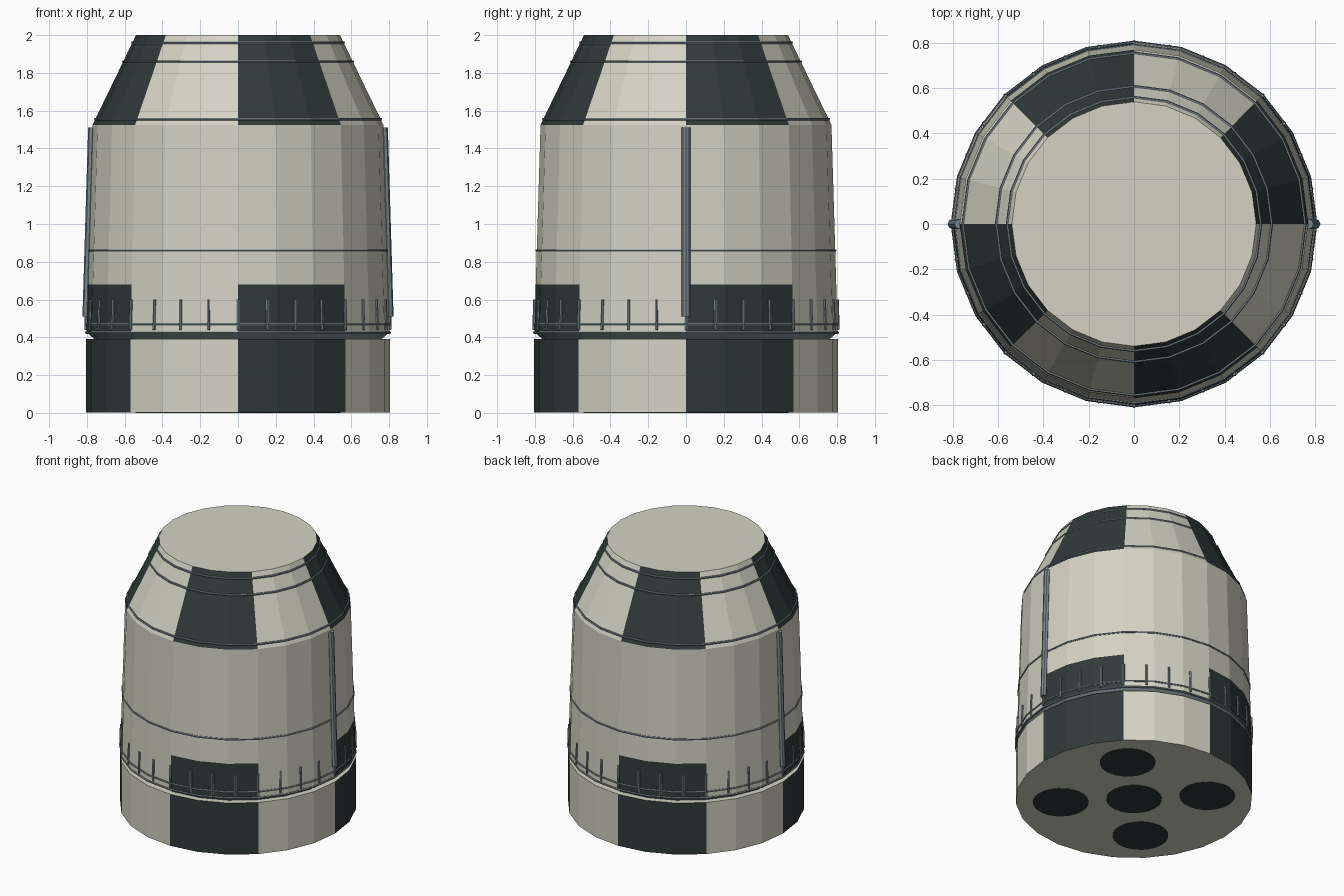
import bpy, bmesh, math
from mathutils import Vector

SIDES = 24

cube = bpy.data.objects.get("Cube")
if cube:
    bpy.data.objects.remove(cube, do_unlink=True)


def make_material(name, rgb):
    m = bpy.data.materials.new(name)
    m.use_nodes = True
    m.diffuse_color = (*rgb, 1)
    bsdf = next(n for n in m.node_tree.nodes if n.type == 'BSDF_PRINCIPLED')
    bsdf.inputs["Base Color"].default_value = (*rgb, 1)
    return m


cream = make_material("cream paint", (0.66, 0.65, 0.55))
dark = make_material("dark slate paint", (0.03, 0.041, 0.041))
steel = make_material("blue grey metal", (0.20, 0.245, 0.27))


def finish(bm, name, mats):
    bmesh.ops.recalc_face_normals(bm, faces=bm.faces)
    mesh = bpy.data.meshes.new(name)
    bm.to_mesh(mesh)
    bm.free()
    for m in mats:
        mesh.materials.append(m)
    obj = bpy.data.objects.new(name, mesh)
    bpy.context.collection.objects.link(obj)
    return obj


def lathe(name, profile, checker, bare=()):
    """Capped turned solid; checker bands get dark alternate eighths, bare bands are metal."""
    bm = bmesh.new()
    rings = []
    for r, z in profile:
        rings.append([bm.verts.new((r * math.cos(a), r * math.sin(a), z))
                      for a in (math.tau * i / SIDES for i in range(SIDES))])
    for band, (low, high) in enumerate(zip(rings, rings[1:])):
        for i in range(SIDES):
            j = (i + 1) % SIDES
            f = bm.faces.new((low[i], low[j], high[j], high[i]))
            if band in bare:
                f.material_index = 2
            elif band in checker and i % (SIDES // 4) < SIDES // 8:
                f.material_index = 1
    bm.faces.new(rings[0])
    bm.faces.new(rings[-1])
    return finish(bm, name, (cream, dark, steel))


def add_rod(bm, start, end, radius, sides):
    start, end = Vector(start), Vector(end)
    axis = end - start
    matrix = axis.to_track_quat('Z', 'Y').to_matrix().to_4x4()
    matrix.translation = (start + end) / 2
    bmesh.ops.create_cone(bm, cap_ends=True, segments=sides, radius1=radius,
                          radius2=radius, depth=axis.length, matrix=matrix)


def hull_radius(z):
    """Radius of the upper hull at a height."""
    if z > 1.525:
        return 0.77 - (z - 1.525) * (0.23 / 0.475)
    return 0.803 - (z - 0.43) * (0.033 / 1.095)


# Hull: engine skirt, then tapered body with shoulder cone
lathe("engine_skirt", [(0.805, 0.003), (0.805, 0.39)], checker=(0,))
lathe("upper_hull", [(0.755, 0.385), (0.803, 0.43), (hull_radius(0.68), 0.68),
                     (0.77, 1.525), (0.54, 2.0)], checker=(1, 3), bare=(0,))

# Thin hoops round the hull
hoops = {"lower_lip": 0.425, "base": 0.47, "middle": 0.86,
         "shoulder": 1.555, "cone": 1.86, "top": 1.96}
for label, z in hoops.items():
    bpy.ops.mesh.primitive_torus_add(major_segments=SIDES, minor_segments=6,
                                     major_radius=hull_radius(z),
                                     minor_radius=0.007, location=(0, 0, z))
    hoop = bpy.context.object
    hoop.name = label + "_hoop"
    hoop.data.materials.append(steel)

# Short vertical stringers round the base
bm = bmesh.new()
count = 32
for k in range(count):
    a = math.tau * k / count
    # follow the flat facets rather than the round circle
    step = math.tau / SIDES
    flat = math.cos(step / 2) / math.cos(a % step - step / 2)
    ends = []
    for z in (0.44, 0.60):
        r = hull_radius(z) * flat + 0.003
        ends.append((r * math.cos(a), r * math.sin(a), z))
    add_rod(bm, *ends, 0.008, 6)
finish(bm, "stringers", (steel,))

# Long cable conduits on both flanks
for label, side in (("left", 1), ("right", -1)):
    bm = bmesh.new()
    add_rod(bm, (side * hull_radius(0.51), 0, 0.51),
            (side * hull_radius(1.51), 0, 1.51), 0.023, 8)
    finish(bm, label + "_conduit", (steel,))

# Five engine openings on the underside
spots = [(0, 0)] + [(0.5 * math.cos(a), 0.5 * math.sin(a))
                    for a in (math.pi / 4 + k * math.pi / 2 for k in range(4))]
bm = bmesh.new()
for x, y in spots:
    add_rod(bm, (x, y, 0), (x, y, 0.006), 0.19, SIDES)
finish(bm, "engine_openings", (dark,))
